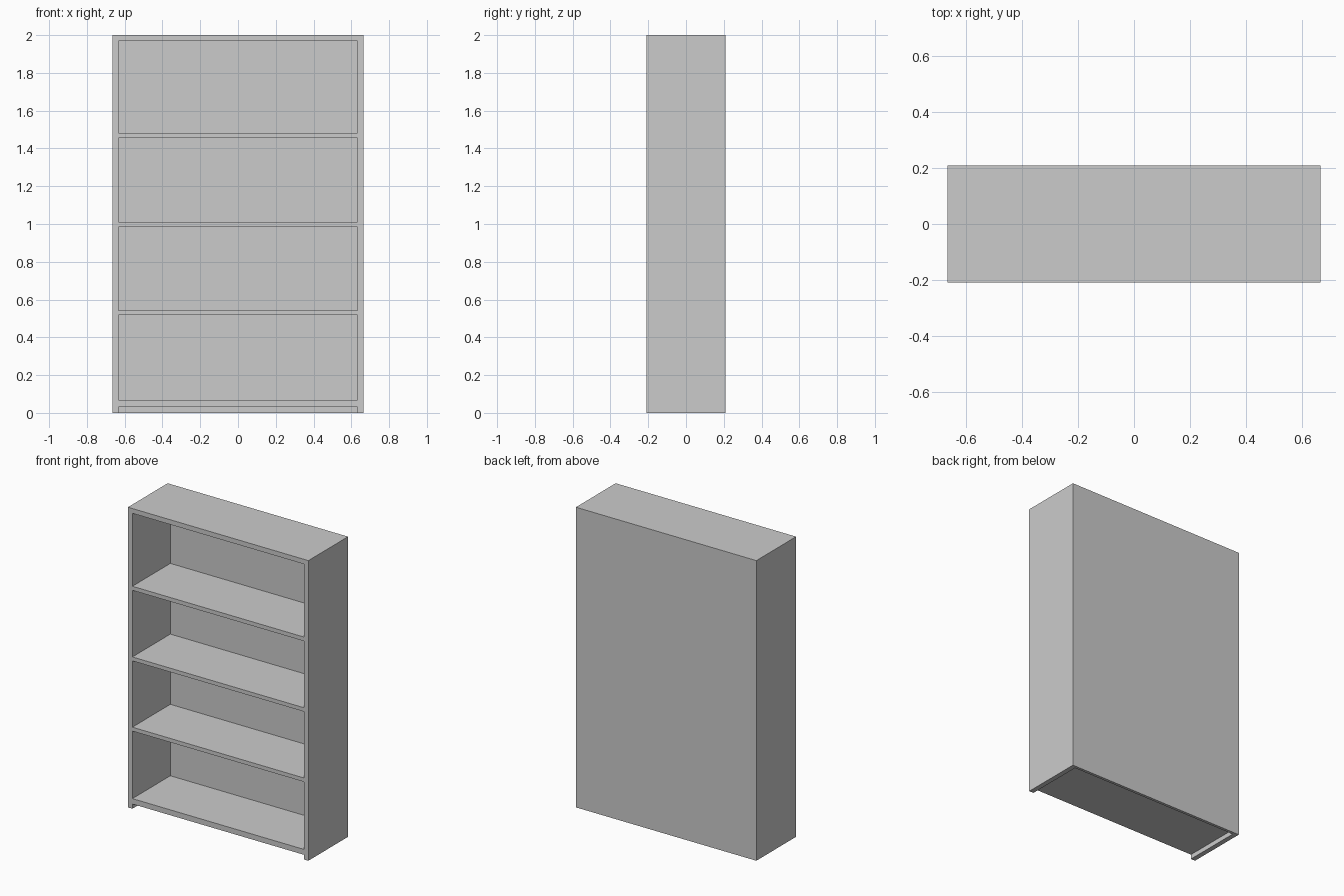
import bpy
import bmesh
from mathutils import Matrix, Vector

if "Cube" in bpy.data.objects:
    bpy.data.objects.remove(bpy.data.objects["Cube"])

W, D, H = 0.665, 0.209, 2.0      # half width, half depth, height
IN_W, BACK = 0.632, 0.19         # half width of openings, inner face of back panel
OPENINGS = [(-0.1, 0.031), (0.067, 0.517), (0.543, 0.985), (1.011, 1.455), (1.482, 1.968)]


def add_box(bm, lo, hi):
    lo, hi = Vector(lo), Vector(hi)
    m = Matrix.Translation((lo + hi) / 2) @ Matrix.Diagonal((*(hi - lo), 1))
    bmesh.ops.create_cube(bm, size=1, matrix=m)


def make_object(name, boxes):
    bm = bmesh.new()
    for lo, hi in boxes:
        add_box(bm, lo, hi)
    me = bpy.data.meshes.new(name)
    bm.to_mesh(me)
    bm.free()
    ob = bpy.data.objects.new(name, me)
    bpy.context.collection.objects.link(ob)
    return ob


grey = bpy.data.materials.new("light_grey")
grey.diffuse_color = (0.6, 0.6, 0.6, 1)
grey.use_nodes = True
grey.node_tree.nodes["Principled BSDF"].inputs["Base Color"].default_value = grey.diffuse_color

# Solid bookcase block
bookcase = make_object("bookcase", [((-W, -D, 0), (W, D, H))])
bookcase.data.materials.append(grey)

# Shelf compartments and the toe recess, cut in from the front
cutter = make_object("compartment_cutter",
                     [((-IN_W, -D - 0.1, z0), (IN_W, BACK, z1)) for z0, z1 in OPENINGS])
cutter.data.materials.append(grey)
cutter.hide_render = True
cutter.display_type = 'WIRE'

cut = bookcase.modifiers.new("compartments", 'BOOLEAN')
cut.operation = 'DIFFERENCE'
cut.solver = 'EXACT'
cut.object = cutter

# Bake the cut and drop the helper
bpy.context.view_layer.objects.active = bookcase
bookcase.select_set(True)
bpy.ops.object.modifier_apply(modifier=cut.name)
bpy.data.objects.remove(cutter)
